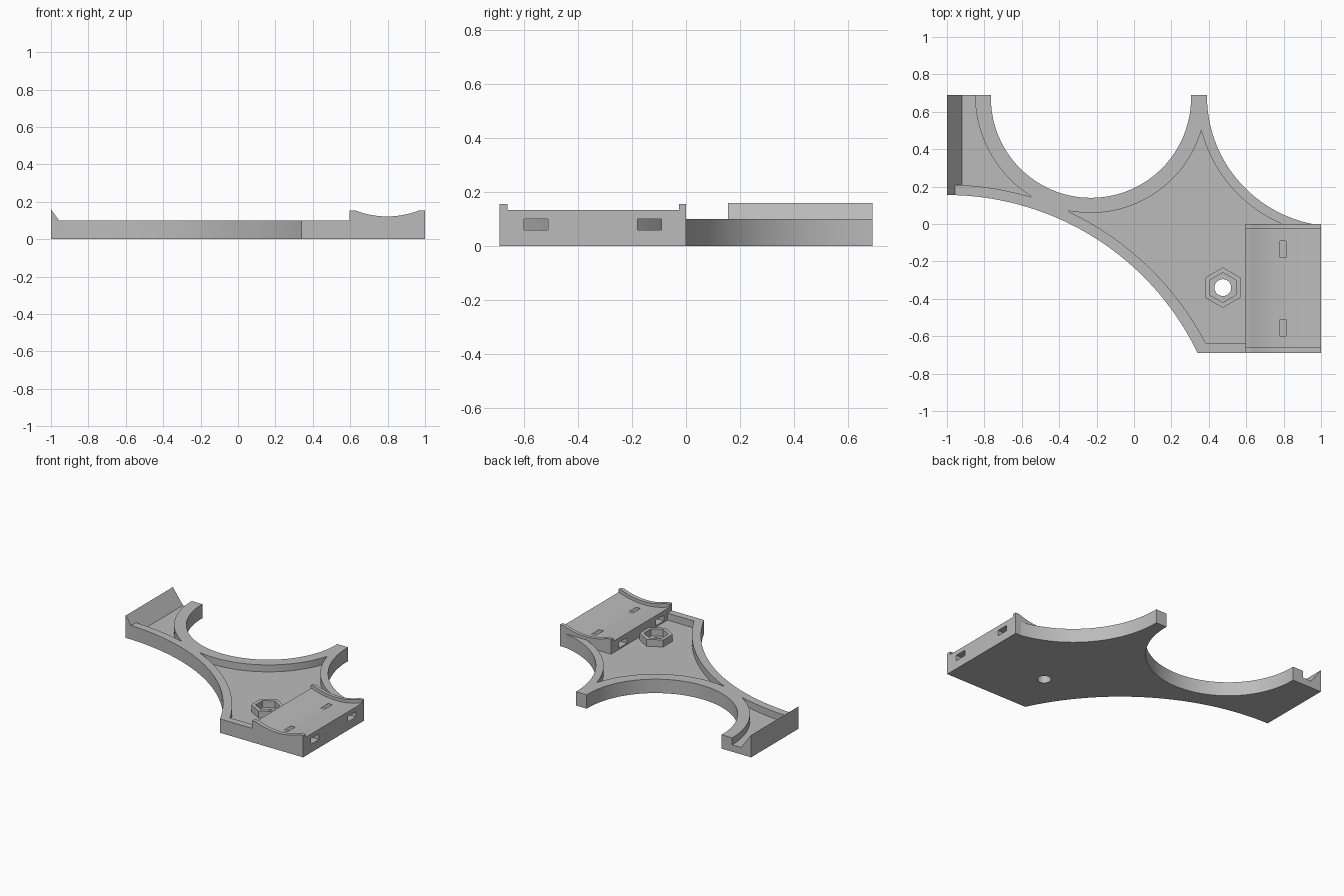
import bpy, bmesh, math
from mathutils import Matrix, Vector

if "Cube" in bpy.data.objects:
    bpy.data.objects.remove(bpy.data.objects["Cube"], do_unlink=True)

grey = bpy.data.materials.new("plain_grey")
grey.use_nodes = True
colour = (0.5, 0.5, 0.5, 1)
grey.diffuse_color = colour
grey.node_tree.nodes["Principled BSDF"].inputs["Base Color"].default_value = colour


def arc(start, middle, end, steps=32):
    """Points on the circle through three points."""
    a, b, c = Vector(start), Vector(middle), Vector(end)
    u, v = b - a, c - a
    d = 2 * (u.x * v.y - u.y * v.x)
    centre = a + Vector((v.y * u.length_squared - u.y * v.length_squared,
                         u.x * v.length_squared - v.x * u.length_squared)) / d
    a0, am, a1 = [math.atan2(*(p - centre).yx) for p in (a, b, c)]
    turn = math.tau
    sweep = (a1 - a0) % turn
    if (am - a0) % turn > sweep:
        sweep -= turn
    r = (a - centre).length
    return [(centre.x + r * math.cos(a0 + sweep * i / steps),
             centre.y + r * math.sin(a0 + sweep * i / steps)) for i in range(steps + 1)]


def prism(name, outline, low, high, along_y=False):
    """Extrude an outline up z, or an x-z profile along y."""
    bm = bmesh.new()
    place = (lambda p, t: (p[0], t, p[1])) if along_y else (lambda p, t: (p[0], p[1], t))
    face = bm.faces.new([bm.verts.new(place(p, low)) for p in outline])
    moved = bmesh.ops.extrude_face_region(bm, geom=[face])["geom"]
    shift = (0, high - low, 0) if along_y else (0, 0, high - low)
    bmesh.ops.translate(bm, vec=shift, verts=[g for g in moved if isinstance(g, bmesh.types.BMVert)])
    bmesh.ops.recalc_face_normals(bm, faces=bm.faces)
    mesh = bpy.data.meshes.new(name)
    bm.to_mesh(mesh)
    bm.free()
    mesh.materials.append(grey)
    obj = bpy.data.objects.new(name, mesh)
    bpy.context.collection.objects.link(obj)
    return obj


def cut(obj, cutters):
    for cutter in cutters:
        mod = obj.modifiers.new("cut", 'BOOLEAN')
        mod.operation, mod.solver, mod.object = 'DIFFERENCE', 'EXACT', cutter
        bpy.context.view_layer.objects.active = obj
        bpy.ops.object.modifier_apply(modifier=mod.name)
        bpy.data.objects.remove(cutter, do_unlink=True)


def polygon(x, y, r, sides):
    return [(x + r * math.sin(math.tau * i / sides), y + r * math.cos(math.tau * i / sides))
            for i in range(sides)]


RIM, FLOOR, BACK = 0.10, 0.05, 0.69
BLOCK_X, MID_X = 0.595, 0.7975
NUT = (0.475, -0.34)

# Tray with three scooped sides
outline = arc((-1, 0.155), (-0.2, -0.08), (0.34, -BACK), 48)
outline += [(BLOCK_X, -BACK), (BLOCK_X, 0)]
outline += arc((0.955, 0), (0.596, 0.19), (0.39, BACK))
outline += arc((0.305, BACK), (-0.23, 0.14), (-0.765, BACK), 64)
outline += [(-1, BACK)]
tray = prism("tray", outline, 0, RIM)

# Recessed pockets inside the rim, and the bolt hole
main_pocket = arc((-0.35, 0.067), (0.05, -0.203), (0.385, -0.64), 48)
main_pocket += [(0.65, -0.64), (0.65, -0.05), (0.8, -0.05)]
main_pocket += arc((0.79, 0), (0.56, 0.155), (0.36, 0.5))
main_pocket += arc((0.36, 0.5), (0.1, 0.156), (-0.35, 0.071), 40)[1:]
side_pocket = arc((-0.85, 0.71), (-0.701, 0.28), (-0.55, 0.148))
side_pocket += arc((-0.55, 0.144), (-0.75, 0.19), (-1.03, 0.21), 16)
side_pocket += [(-1.03, 0.75), (-0.85, 0.75)]
cut(tray, [prism("main_pocket_cutter", main_pocket, FLOOR, 0.2),
           prism("side_pocket_cutter", side_pocket, FLOOR, 0.2),
           prism("hole_cutter", polygon(*NUT, 0.045, 32), -0.1, 0.2)])

# Sloped lip on the outer edge
lip = prism("sloped_lip", [(-1, FLOOR), (-1, 0.16), (-0.92, FLOOR)], 0.155, BACK, True)

# Hexagonal nut holder
nut_holder = prism("nut_holder", polygon(*NUT, 0.108, 6), FLOOR, RIM)
cut(nut_holder, [prism("nut_cutter", polygon(*NUT, 0.08, 6), 0, 0.2)])


# Cradle block with a concave top and raised ends
def cradle_profile(top, dip, lip_width, steps):
    left, right = BLOCK_X + lip_width, 1 - lip_width
    return [(BLOCK_X, 0), (BLOCK_X, top), *arc((left, top), (MID_X, dip), (right, top), steps),
            (1, top), (1, 0)]


cradle = prism("cradle", cradle_profile(0.133, 0.0997, 0.012, 15), -0.66, -0.025, True)
tunnels = []
for y in (-0.555, -0.135):
    box = [(0.5, y - 0.044), (1.1, y - 0.044), (1.1, y + 0.044), (0.5, y + 0.044)]
    tunnels.append(prism("strap_tunnel_cutter", box, 0.06, 0.1))
cut(cradle, tunnels)
ends = [prism(name, cradle_profile(0.155, 0.122, 0.03, 24), y0, y1, True)
        for name, y0, y1 in (("cradle_front_end", -BACK, -0.66), ("cradle_back_end", -0.025, 0))]

# Smooth the curved walls, keep the edges sharp
bpy.ops.object.select_all(action='DESELECT')
for obj in (tray, lip, nut_holder, cradle, *ends):
    obj.select_set(True)
bpy.context.view_layer.objects.active = tray
bpy.ops.object.shade_smooth_by_angle(angle=math.radians(30))
